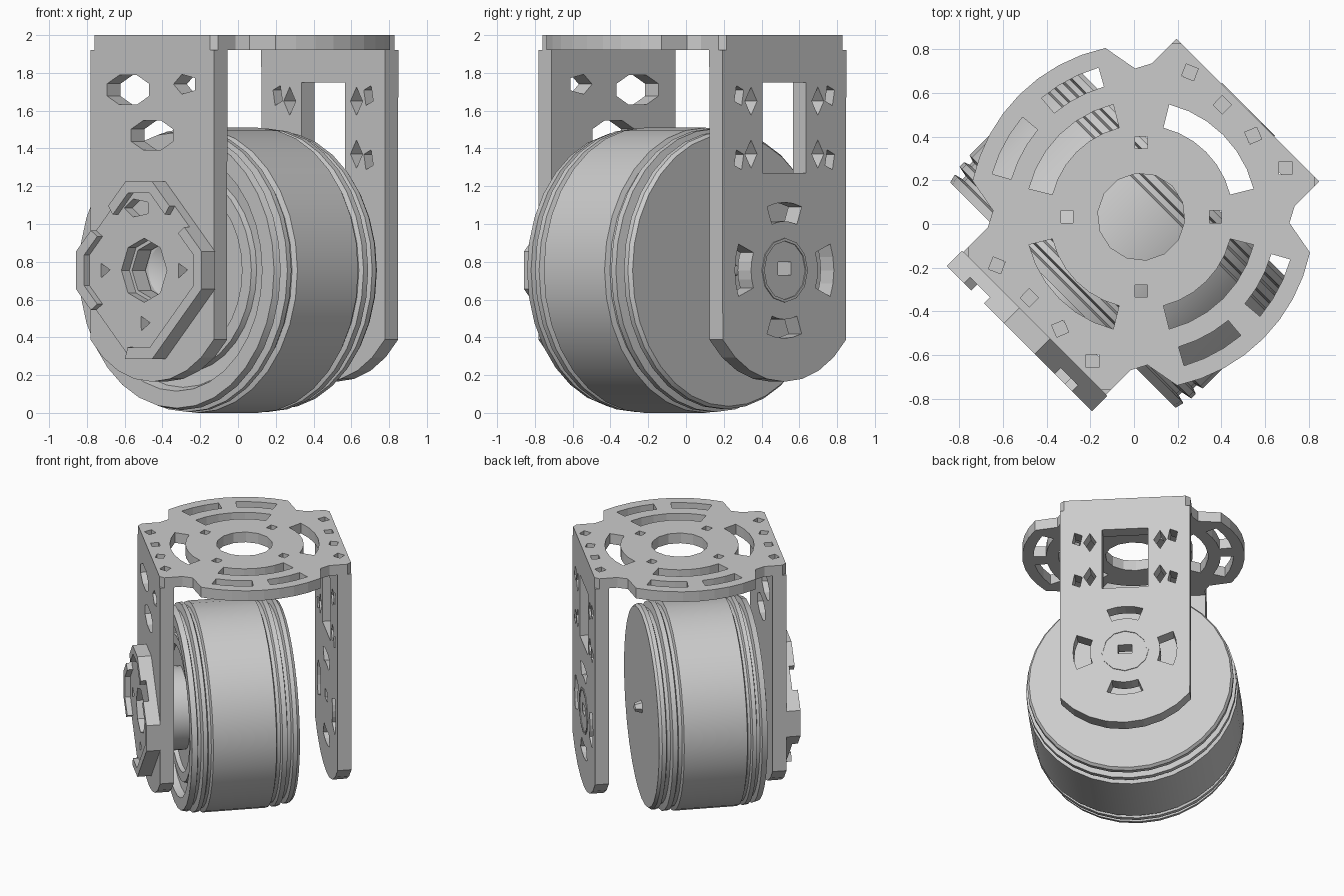
import bpy, bmesh
from math import sin, cos, pi, radians, sqrt
from mathutils import Matrix, Vector

if "Cube" in bpy.data.objects:
    bpy.data.objects.remove(bpy.data.objects["Cube"])

metal = bpy.data.materials.new("grey metal")
metal.use_nodes = True
GREY = (0.6, 0.6, 0.6, 1)
metal.diffuse_color = GREY
metal.node_tree.nodes["Principled BSDF"].inputs["Base Color"].default_value = GREY

# Axle runs diagonally: U is the axle direction, V is across it
U = Vector((1, 1, 0)).normalized()
V = Vector((-1, 1, 0)).normalized()
Z = Vector((0, 0, 1))
AXLE_Z = 0.755


def frame(a, b, c, origin):
    m = Matrix((a, b, c)).transposed().to_4x4()
    m.translation = origin
    return m


def upright(u, z=0):
    """Frame whose local x, y, depth are V, up and the axle direction."""
    return frame(V, Z, U, U * u + Z * z)


def flat(u, z):
    return frame(U, V, Z, U * u + Z * z)


# 2D outline helpers
def ngon(x, y, rx, ry=None, n=12, turn=0):
    ry = ry or rx
    return [(x + rx * cos(turn + 2 * pi * i / n), y + ry * sin(turn + 2 * pi * i / n))
            for i in range(n)]


def box(x, y, w, h):
    return [(x - w, y - h), (x + w, y - h), (x + w, y + h), (x - w, y + h)]


def arc(r, a, b, n=6):
    return [(r * cos(radians(a + (b - a) * i / n)), r * sin(radians(a + (b - a) * i / n)))
            for i in range(n + 1)]


def slot(r0, r1, mid, half, n=6):
    return arc(r0, mid - half, mid + half, n) + arc(r1, mid + half, mid - half, n)


def shift(pts, dy):
    return [(x, y + dy) for x, y in pts]


def slab(name, outline, holes, depth, matrix):
    """Filled outline with holes, extruded by depth along the frame's third axis."""
    cu = bpy.data.curves.new(name, 'CURVE')
    cu.dimensions, cu.fill_mode, cu.extrude = '2D', 'BOTH', depth / 2
    for pts in [outline] + holes:
        sp = cu.splines.new('POLY')
        sp.points.add(len(pts) - 1)
        for p, (x, y) in zip(sp.points, pts):
            p.co = (x, y, 0, 1)
        sp.use_cyclic_u = True
    tmp = bpy.data.objects.new(name + " outline", cu)
    bpy.context.collection.objects.link(tmp)
    dg = bpy.context.evaluated_depsgraph_get()
    me = bpy.data.meshes.new_from_object(tmp.evaluated_get(dg))
    bpy.data.objects.remove(tmp)
    bm = bmesh.new()
    bm.from_mesh(me)
    bmesh.ops.remove_doubles(bm, verts=bm.verts, dist=1e-5)
    bmesh.ops.recalc_face_normals(bm, faces=bm.faces)
    for f in bm.faces:
        f.smooth = False
    return finish(name, bm, matrix)


def finish(name, bm, matrix):
    me = bpy.data.meshes.new(name)
    bm.to_mesh(me)
    bm.free()
    me.materials.append(metal)
    ob = bpy.data.objects.new(name, me)
    bpy.context.collection.objects.link(ob)
    ob.matrix_world = matrix
    return ob


def lathe(name, profile, steps, matrix):
    bm = bmesh.new()
    vs = [bm.verts.new((r, 0, h)) for r, h in profile]
    es = [bm.edges.new(p) for p in zip(vs, vs[1:])]
    bmesh.ops.spin(bm, geom=vs + es, cent=(0, 0, 0), axis=(0, 0, 1), angle=2 * pi,
                   steps=steps, use_merge=True)
    bmesh.ops.remove_doubles(bm, verts=bm.verts, dist=1e-5)
    bmesh.ops.recalc_face_normals(bm, faces=bm.faces)
    ob = finish(name, bm, matrix)
    bpy.context.view_layer.objects.active = ob
    ob.select_set(True)
    bpy.ops.object.shade_smooth_by_angle(angle=radians(25))
    ob.select_set(False)
    return ob


HALF = 0.463      # half width of the bracket
MID = 0.047       # bracket centre along the axle
LEN = 0.69        # half length of the bracket
T = 0.1           # arm thickness

# Top plate: rectangle with a round bulge on each long side
side = [(LEN, HALF - 0.03), (LEN - 0.03, HALF), (0.53, HALF), (0.46, 0.5)]
side += arc(0.79, 57, 123, 8)
side += [(-x, y) for x, y in reversed(side[:4])]
plate = side + [(-x, -y) for x, y in side]
holes = [ngon(0, 0, 0.2, n=14)]
for q in range(4):
    holes.append(slot(0.42, 0.53, 90 * q, 31))
    holes.append(ngon(*arc(0.34, 45 + 90 * q, 45, 1)[0], 0.04, n=4))
for mid in (73, 107, 253, 287):
    holes.append(slot(0.62, 0.71, mid, 12, 3))
for s in (-1, 1):
    holes += [ngon(s * 0.625, v, 0.042, n=4, turn=0.4 * i)
              for i, v in enumerate((-0.31, -0.1, 0.1, 0.31))]
slab("top_plate", plate, holes, 0.08, flat(MID, 1.96))

# Arms: straight sides with a round foot centred on the axle
foot = shift(arc(0.59, 218.5, 321.5, 8), AXLE_Z)
arm = foot + [(HALF, 1.92), (-HALF, 1.92)]

front_holes = [ngon(0.18, 1.71, 0.17, 0.085, 8, pi / 8), ngon(-0.25, 1.74, 0.09, 0.055, 5),
               ngon(0, 1.47, 0.17, 0.085, 8, pi / 8), ngon(0, AXLE_Z, 0.15, n=8)]
slab("front_arm", arm, front_holes, T, upright(MID - LEN + T / 2))

back_holes = [box(0, 1.51, 0.163, 0.24), box(0, AXLE_Z + 0.01, 0.05, 0.035)]
for s in (-1, 1):
    for z, d in ((1.65, 1), (1.37, -1)):
        back_holes += [ngon(s * 0.25, z, 0.045, 0.075, 4), ngon(s * 0.34, z + d * 0.03, 0.04, 0.06, 4, 0.5)]
    back_holes.append(shift(slot(0.25, 0.37, 90 + s * 90, 22, 4), AXLE_Z))
    back_holes.append(shift(slot(0.26, 0.36, s * 90, 21, 4), AXLE_Z))
slab("back_arm", arm, back_holes, T, upright(MID + LEN - T / 2))
slab("back_arm_ring", ngon(0, AXLE_Z, 0.17, n=12), [ngon(0, AXLE_Z, 0.155, n=12)],
     0.008, upright(MID + LEN + 0.002))

# Diamond cap on the front arm, with a broken raised rim
def diamond(r, c):
    q = [(r, -c), (r, c), (c, r), (-c, r), (-r, c), (-r, -c), (-c, -r), (c, -r)]
    return shift(q, AXLE_Z)


FACE = MID - LEN
cap_holes = [ngon(0, AXLE_Z, 0.17, n=8)]
cap_holes += [ngon(x, AXLE_Z + y, 0.045, n=3, turn=1)
              for x, y in ((0.3, 0), (-0.28, 0), (0, -0.28))]
cap_holes.append(ngon(0.05, AXLE_Z + 0.33, 0.1, 0.05, 5))
slab("axle_cap", diamond(0.47, 0.1), cap_holes, 0.06, upright(FACE - 0.03))

outer, inner = diamond(0.47, 0.1), diamond(0.41, 0.08)


def rim(name, ids, start=0, end=0):
    """Raised strip along a run of diamond corners, shortened at both ends."""
    def run(loop):
        p = [Vector(loop[i % 8]) for i in ids]
        first, last = p[0].lerp(p[1], start), p[-1].lerp(p[-2], end)
        return [tuple(v) for v in [first] + p[1:-1] + [last]]
    slab(name, run(outer) + run(inner)[::-1], [], 0.04, upright(FACE - 0.08))


rim("cap_rim_top", (1, 2, 3, 4), 0.65, 0.65)
rim("cap_rim_left", (7, 0, 1, 2), 0.7, 0.7)
rim("cap_rim_lower", (3, 4, 5, 6, 7, 8), 0.65, 0.99)

# Wheel: grooved tread, flat back, recessed front
profile = [(0, 0.32), (0.72, 0.32), (0.735, 0.30), (0.735, 0.27), (0.70, 0.26), (0.70, 0.235),
           (0.75, 0.225), (0.75, 0.19), (0.725, 0.18), (0.725, 0.155), (0.755, 0.145),
           (0.755, -0.31), (0.725, -0.32), (0.725, -0.34), (0.75, -0.35), (0.75, -0.38),
           (0.70, -0.39), (0.70, -0.41), (0.74, -0.42), (0.73, -0.46), (0.64, -0.46),
           (0.62, -0.41), (0.54, -0.40), (0.53, -0.43), (0.46, -0.43), (0.45, -0.40),
           (0.3, -0.40), (0.3, -0.53), (0.14, -0.53), (0, -0.46)]
lathe("wheel", profile, 32, upright(0, AXLE_Z))
lathe("axle_stub", [(0, 0.38), (0.03, 0.37), (0.05, 0.31)], 6, upright(0, AXLE_Z))
